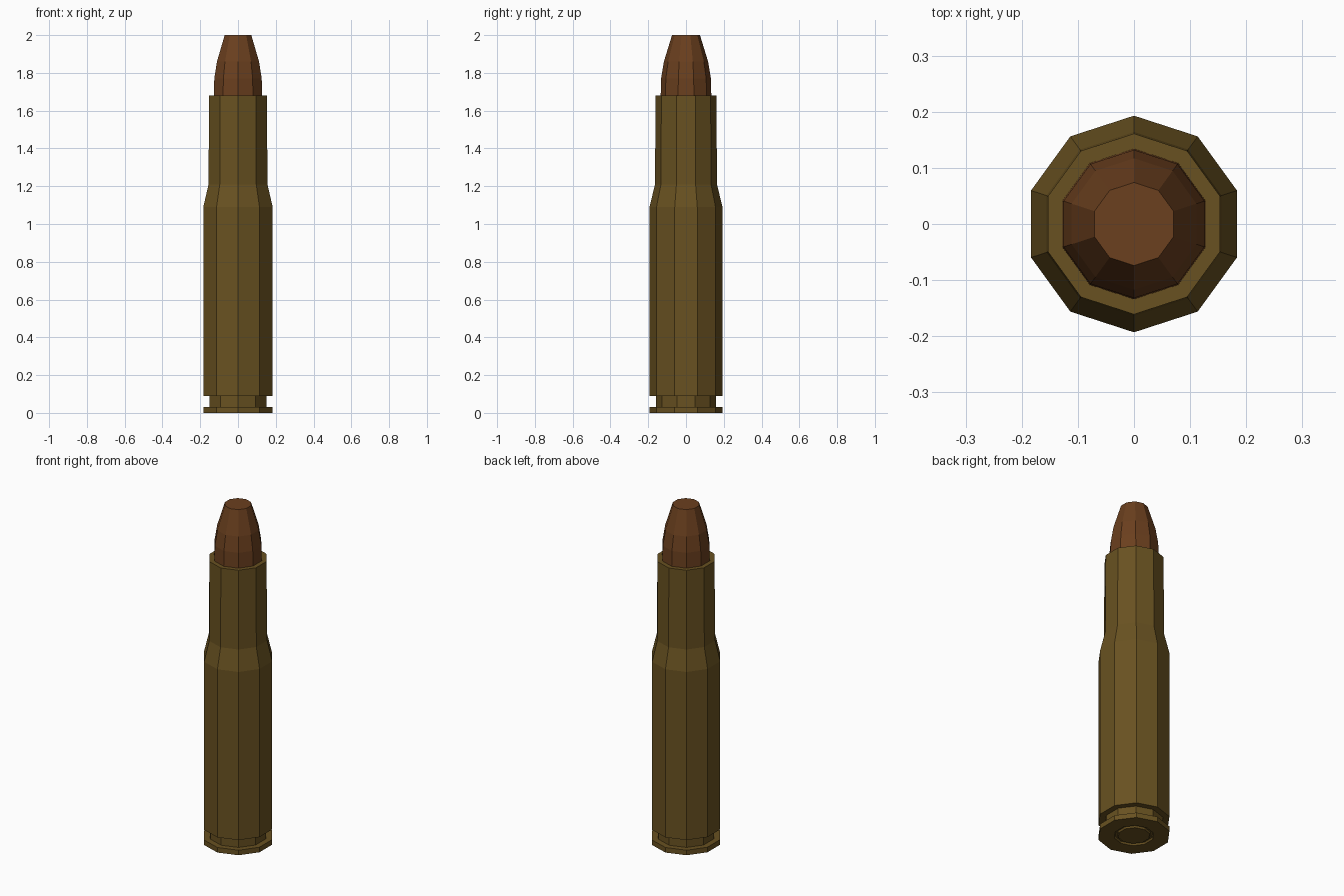
import bpy, bmesh
from math import cos, sin, pi

if "Cube" in bpy.data.objects:
    bpy.data.objects.remove(bpy.data.objects["Cube"])

SIDES = 10


def material(name, rgb):
    m = bpy.data.materials.new(name)
    m.diffuse_color = (*rgb, 1)
    m.use_nodes = True
    m.node_tree.nodes["Principled BSDF"].inputs["Base Color"].default_value = m.diffuse_color
    return m


def lathe(name, profile, mat, cap_first=False, cap_last=False):
    """Revolve (radius, z) points into a faceted solid with a corner on +y."""
    bm = bmesh.new()
    rings = [[bm.verts.new((r * cos(pi / 2 + 2 * pi * i / SIDES),
                            r * sin(pi / 2 + 2 * pi * i / SIDES), z))
              for i in range(SIDES)] for r, z in profile]
    for a, b in zip(rings, rings[1:]):
        for i in range(SIDES):
            j = (i + 1) % SIDES
            bm.faces.new((a[i], a[j], b[j], b[i]))
    if cap_first:
        bm.faces.new(rings[0][::-1])
    if cap_last:
        bm.faces.new(rings[-1])
    mesh = bpy.data.meshes.new(name)
    bm.to_mesh(mesh)
    bm.free()
    mesh.materials.append(mat)
    obj = bpy.data.objects.new(name, mesh)
    bpy.context.collection.objects.link(obj)
    return obj


brass = material("brass", (0.14, 0.083, 0.015))
copper = material("copper", (0.145, 0.05, 0.013))

# Case: primer face, primer groove, rim, extractor groove, body, shoulder, neck, mouth
lathe("case", [
    (0.085, 0.0), (0.09, 0.01), (0.102, 0.01), (0.107, 0.0),
    (0.193, 0.0), (0.193, 0.03), (0.158, 0.03), (0.158, 0.09),
    (0.193, 0.09), (0.193, 1.09), (0.164, 1.21), (0.161, 1.68),
    (0.134, 1.68),
], brass, cap_first=True)

# Bullet with blunt tip
lathe("bullet", [
    (0.134, 1.68), (0.132, 1.77), (0.117, 1.86), (0.074, 2.0),
], copper, cap_last=True)
